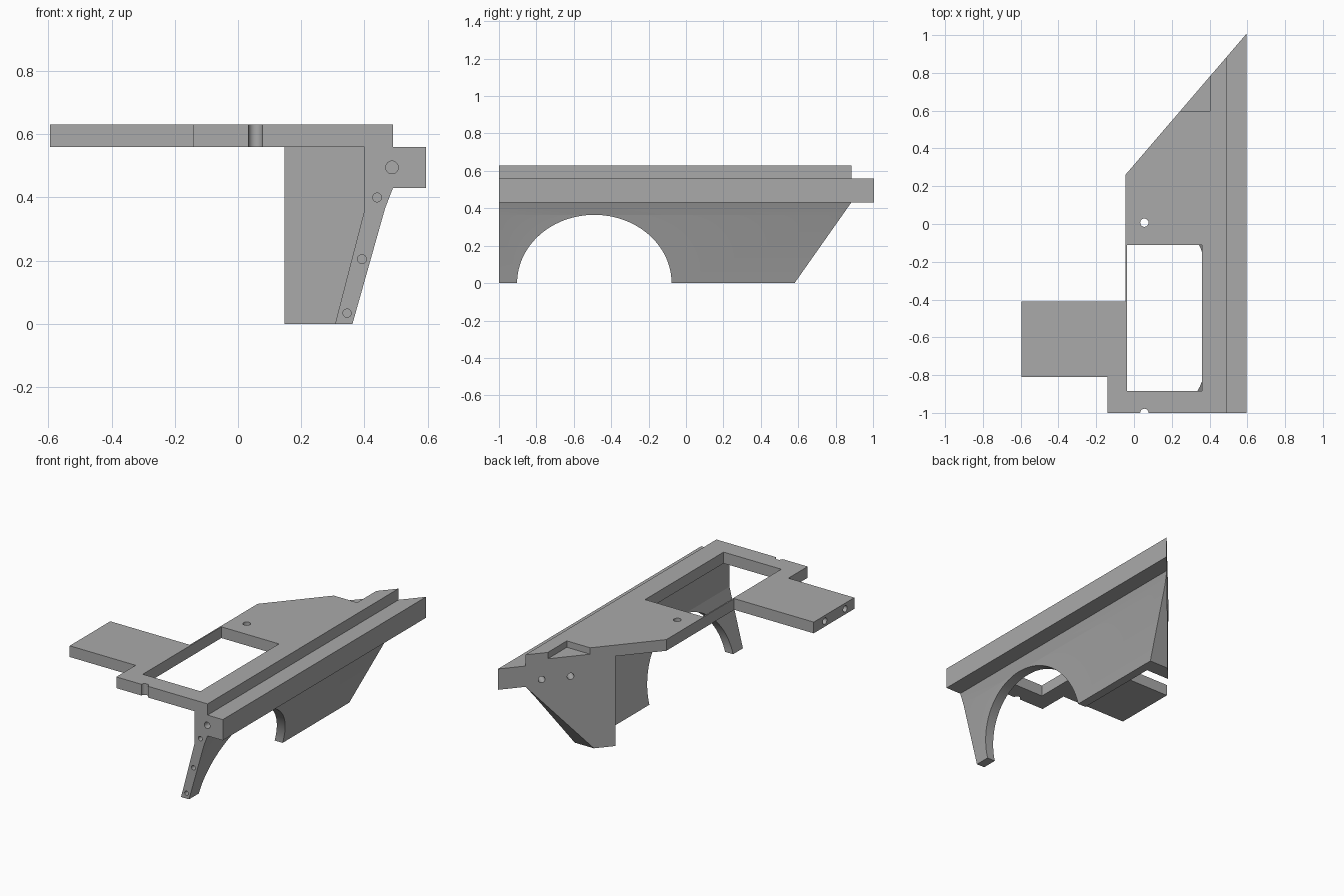
import bpy
import bmesh
from math import cos, sin, pi
from mathutils import Matrix, Vector

cube = bpy.data.objects.get("Cube")
if cube:
    bpy.data.objects.remove(cube, do_unlink=True)

grey = bpy.data.materials.new("plain_grey")
grey.use_nodes = True
COLOUR = (0.4, 0.4, 0.4, 1)
grey.diffuse_color = COLOUR
grey.node_tree.nodes["Principled BSDF"].inputs["Base Color"].default_value = COLOUR


def prism(name, points, axis, low, high):
    """Extrude a closed outline along an axis; the outline uses the other two axes in order."""
    place = {"x": lambda a, b, d: (d, a, b),
             "y": lambda a, b, d: (a, d, b),
             "z": lambda a, b, d: (a, b, d)}[axis]
    bm = bmesh.new()
    face = bm.faces.new([bm.verts.new(place(a, b, low)) for a, b in points])
    new = bmesh.ops.extrude_face_region(bm, geom=[face])["geom"]
    shift = Vector(place(0, 0, high - low))
    bmesh.ops.translate(bm, vec=shift, verts=[v for v in new if isinstance(v, bmesh.types.BMVert)])
    bmesh.ops.recalc_face_normals(bm, faces=bm.faces)
    return make(name, bm)


def make(name, bm):
    mesh = bpy.data.meshes.new(name)
    bm.to_mesh(mesh)
    bm.free()
    mesh.materials.append(grey)
    obj = bpy.data.objects.new(name, mesh)
    bpy.context.collection.objects.link(obj)
    return obj


def box(name, x0, x1, y0, y1, z0, z1):
    return prism(name, [(x0, y0), (x1, y0), (x1, y1), (x0, y1)], "z", z0, z1)


def drill(centre, direction, radius, depth):
    """Round cutter centred on a surface point."""
    bm = bmesh.new()
    turn = Vector(direction).to_track_quat("Z", "Y").to_matrix().to_4x4()
    bmesh.ops.create_cone(bm, cap_ends=True, segments=32, radius1=radius, radius2=radius,
                          depth=depth * 2, matrix=Matrix.Translation(centre) @ turn)
    return make("drill", bm)


def combine(target, tool, operation):
    """Apply a boolean and remove the tool."""
    mod = target.modifiers.new("boolean", "BOOLEAN")
    mod.operation, mod.object, mod.solver = operation, tool, "EXACT"
    bpy.context.view_layer.update()
    graph = bpy.context.evaluated_depsgraph_get()
    result = bpy.data.meshes.new_from_object(target.evaluated_get(graph))
    target.modifiers.clear()
    target.data = result
    bpy.data.objects.remove(tool, do_unlink=True)


# Top plate with side arm and rectangular opening
panel = prism("side_panel_bracket", [
    (-0.14, -1), (0.49, -1), (0.49, 1.1), (-0.046, 1.1), (-0.046, -0.41),
    (-0.595, -0.41), (-0.595, -0.81), (-0.14, -0.81)], "z", 0.56, 0.63)
combine(panel, box("opening", -0.038, 0.36, -0.885, -0.11, 0.5, 0.7), "DIFFERENCE")

# Slanted skirt
skirt = prism("skirt", [
    (0.4, 0.58), (0.4, 0.36), (0.307, 0), (0.362, 0), (0.465, 0.365),
    (0.49, 0.43), (0.48, 0.5), (0.48, 0.58)], "y", -1, 1.1)

# Wedge-shaped rear gusset
gusset = prism("gusset", [
    (0.1, 0), (0.34, 0), (0.44, 0.36), (0.46, 0.58), (0.1, 0.58)], "y", 0.485, 1.05)
combine(skirt, gusset, "UNION")

# Wheel arch and sloped rear end of the skirt
arch = [(-0.49 + 0.413 * cos(pi * i / 48), 0.365 * sin(pi * i / 48)) for i in range(49)]
arch += [(-0.903, -0.1), (-0.077, -0.1)]
combine(skirt, prism("arch", arch, "x", 0.1, 0.7), "DIFFERENCE")
combine(skirt, prism("slope", [(0.51, -0.1), (0.883, 0.43), (1.3, 0.43), (1.3, -0.1)],
                     "x", 0, 0.8), "DIFFERENCE")

# Join with the outer rail
combine(panel, skirt, "UNION")
combine(panel, box("rail", 0.45, 0.595, -1, 1.1, 0.43, 0.56), "UNION")

# Diagonal rear trim and the shallow corner pocket
combine(panel, prism("trim", [(-0.646, -0.439), (1.23, 1.746), (1.23, 2.5), (-0.646, 2.5)],
                     "z", -0.2, 0.9), "DIFFERENCE")
combine(panel, box("pocket", 0.15, 0.405, 0.597, 0.9, 0.59, 0.7), "DIFFERENCE")

# Bolt holes: vertical, front, arm end and diagonal rear face
holes = [((0.055, y, 0.6), (0, 0, 1), 0.022, 0.1) for y in (-1, 0.007)]
holes += [((x, -1, z), (0, 1, 0), r, 0.08) for x, z, r in (
    (0.487, 0.495, 0.02), (0.44, 0.4, 0.014), (0.392, 0.205, 0.014), (0.345, 0.034, 0.013))]
holes += [((-0.595, y, 0.595), (1, 0, 0), 0.02, 0.08) for y in (-0.72, -0.52)]
holes += [((x, 0.26 + (x + 0.046) * 1.165, 0.465), (0.76, -0.65, 0), 0.02, 0.08)
          for x in (0.318, 0.428)]
for hole in holes:
    combine(panel, drill(*hole), "DIFFERENCE")

bpy.context.view_layer.objects.active = panel
panel.select_set(True)
bpy.ops.object.shade_smooth_by_angle(angle=0.2)
